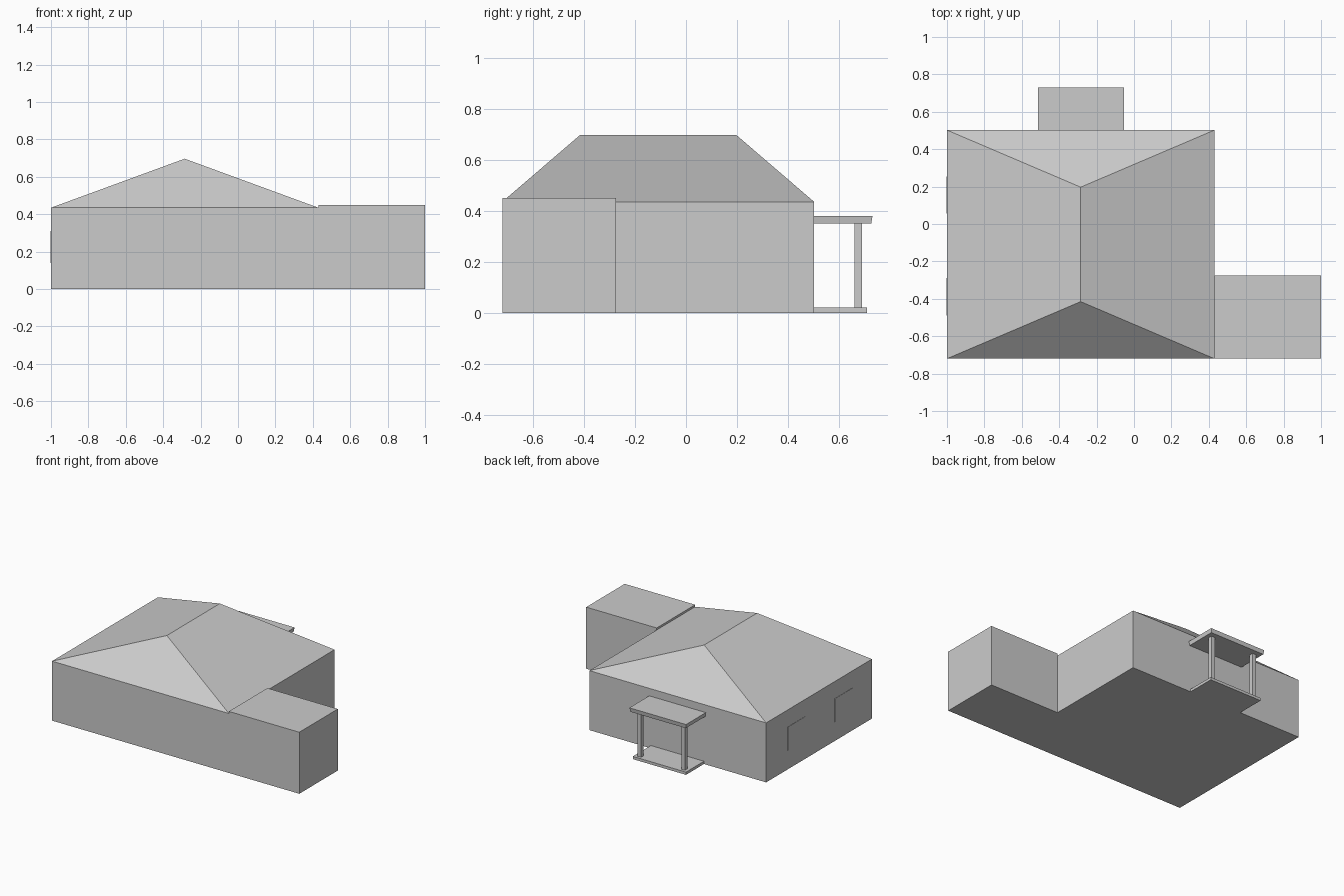
import bpy

cube = bpy.data.objects.get("Cube")
if cube:
    bpy.data.objects.remove(cube, do_unlink=True)

# Single plain material
grey = bpy.data.materials.new("light_grey")
grey.use_nodes = True
colour = (0.6, 0.6, 0.6, 1)
grey.diffuse_color = colour
for node in grey.node_tree.nodes:
    if node.type == "BSDF_PRINCIPLED":
        node.inputs["Base Color"].default_value = colour


def add_mesh(name, verts, faces):
    mesh = bpy.data.meshes.new(name)
    mesh.from_pydata(verts, [], faces)
    mesh.materials.append(grey)
    obj = bpy.data.objects.new(name, mesh)
    bpy.context.collection.objects.link(obj)
    return obj


def box(name, x, y, z, flare=0):
    """Box from (min, max) ranges; flare widens the top sideways and backwards."""
    x0, x1 = x
    y0, y1 = y
    verts = []
    for height, f in zip(z, (0, flare)):
        verts += [(x0 - f, y0, height), (x1 + f, y0, height),
                  (x1 + f, y1 + f, height), (x0 - f, y1 + f, height)]
    sides = [(i, (i + 1) % 4, (i + 1) % 4 + 4, i + 4) for i in range(4)]
    return add_mesh(name, verts, [(3, 2, 1, 0), (4, 5, 6, 7)] + sides)


LEFT, RIGHT, FRONT, BACK = 0.43, -1.0, -0.72, 0.502
EAVES, RIDGE = 0.435, 0.697
MID = (LEFT + RIGHT) / 2

# Main house and side wing
box("house_walls", (RIGHT, LEFT), (FRONT, BACK), (0, EAVES))
box("side_wing", (LEFT, 1.0), (FRONT, -0.275), (0, 0.45))

# Hipped roof with a ridge running front to back
add_mesh("hipped_roof",
         [(RIGHT, FRONT, EAVES), (LEFT, FRONT, EAVES), (LEFT, BACK, EAVES),
          (RIGHT, BACK, EAVES), (MID, -0.415, RIDGE), (MID, 0.197, RIDGE)],
         [(0, 1, 4), (1, 2, 5, 4), (2, 3, 5), (3, 0, 4, 5), (3, 2, 1, 0)])

# Back porch: floor, posts and canopy
box("porch_floor", (-0.497, -0.067), (BACK, 0.71), (0, 0.02))
box("porch_canopy", (-0.507, -0.059), (BACK, 0.726), (0.35, 0.38), flare=0.005)
for side, x in (("right", -0.46), ("left", -0.105)):
    box(f"porch_post_{side}", (x - 0.015, x + 0.015), (0.66, 0.69), (0.02, 0.35))

# Thin window plates on the right-hand wall
for place, y in (("front", -0.39), ("back", 0.155)):
    box(f"window_{place}", (RIGHT - 0.002, RIGHT), (y - 0.1, y + 0.1), (0.14, 0.31))
